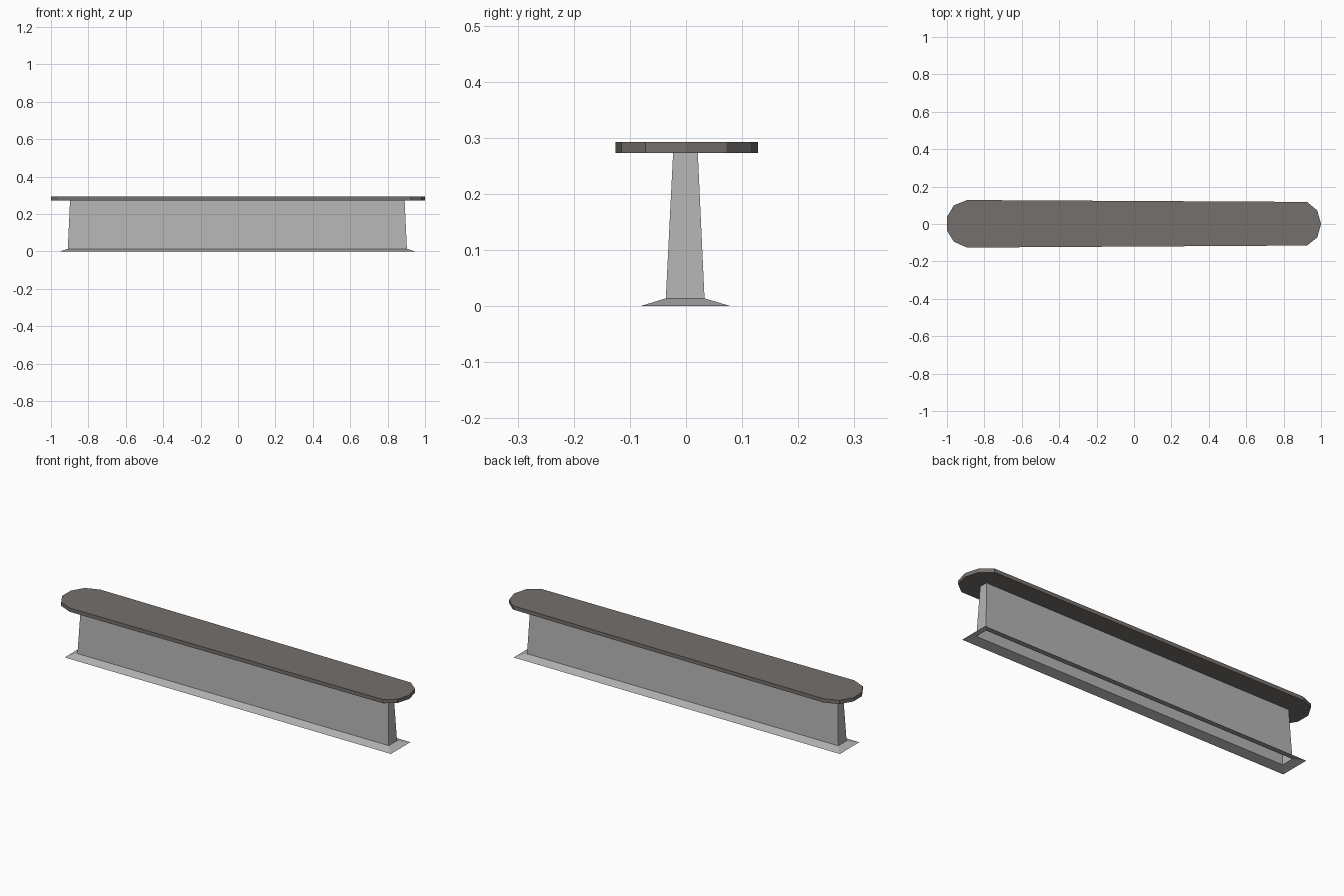
import bpy, bmesh

if "Cube" in bpy.data.objects:
    bpy.data.objects.remove(bpy.data.objects["Cube"])


def material(name, rgb):
    m = bpy.data.materials.new(name)
    m.diffuse_color = (*rgb, 1)
    m.use_nodes = True
    m.node_tree.nodes["Principled BSDF"].inputs["Base Color"].default_value = m.diffuse_color
    return m


def loft(name, rings, mat, caps):
    """Join equal-sized point rings with quads, optionally capping both ends."""
    bm = bmesh.new()
    loops = [[bm.verts.new(p) for p in ring] for ring in rings]
    n = len(loops[0])
    for a, b in zip(loops, loops[1:]):
        for i in range(n):
            j = (i + 1) % n
            bm.faces.new((a[i], a[j], b[j], b[i]))
    if caps:
        bm.faces.new(loops[0][::-1])
        bm.faces.new(loops[-1])
    mesh = bpy.data.meshes.new(name)
    bm.to_mesh(mesh)
    bm.free()
    mesh.materials.append(mat)
    obj = bpy.data.objects.new(name, mesh)
    bpy.context.collection.objects.link(obj)
    return obj


def rect(x0, x1, y0, y1, z):
    return [(x0, y0, z), (x1, y0, z), (x1, y1, z), (x0, y1, z)]


grey = material("light grey", (0.46, 0.46, 0.46))
stone = material("warm dark grey", (0.178, 0.163, 0.152))

# Counter top: long slab with faceted round ends, slightly narrower to the right
outline = [(-1, -0.035), (-0.963, -0.095), (-0.892, -0.126),
           (0.925, -0.115), (0.98, -0.072), (1, 0),
           (0.98, 0.072), (0.925, 0.118), (-0.892, 0.128),
           (-0.963, 0.1), (-1, 0.037)]
loft("top_slab", [[(x, y, z) for x, y in outline] for z in (0.273, 0.293)], stone, True)

# Hollow tapered wall under the slab, open at the bottom
foot = rect(-0.91, 0.903, -0.036, 0.033, 0.014)
loft("wall", [foot, rect(-0.898, 0.891, -0.023, 0.021, 0.273)], grey, False)

# Sloping skirt around the foot of the wall
loft("base_skirt", [rect(-0.952, 0.948, -0.082, 0.08, 0), foot], grey, False)
